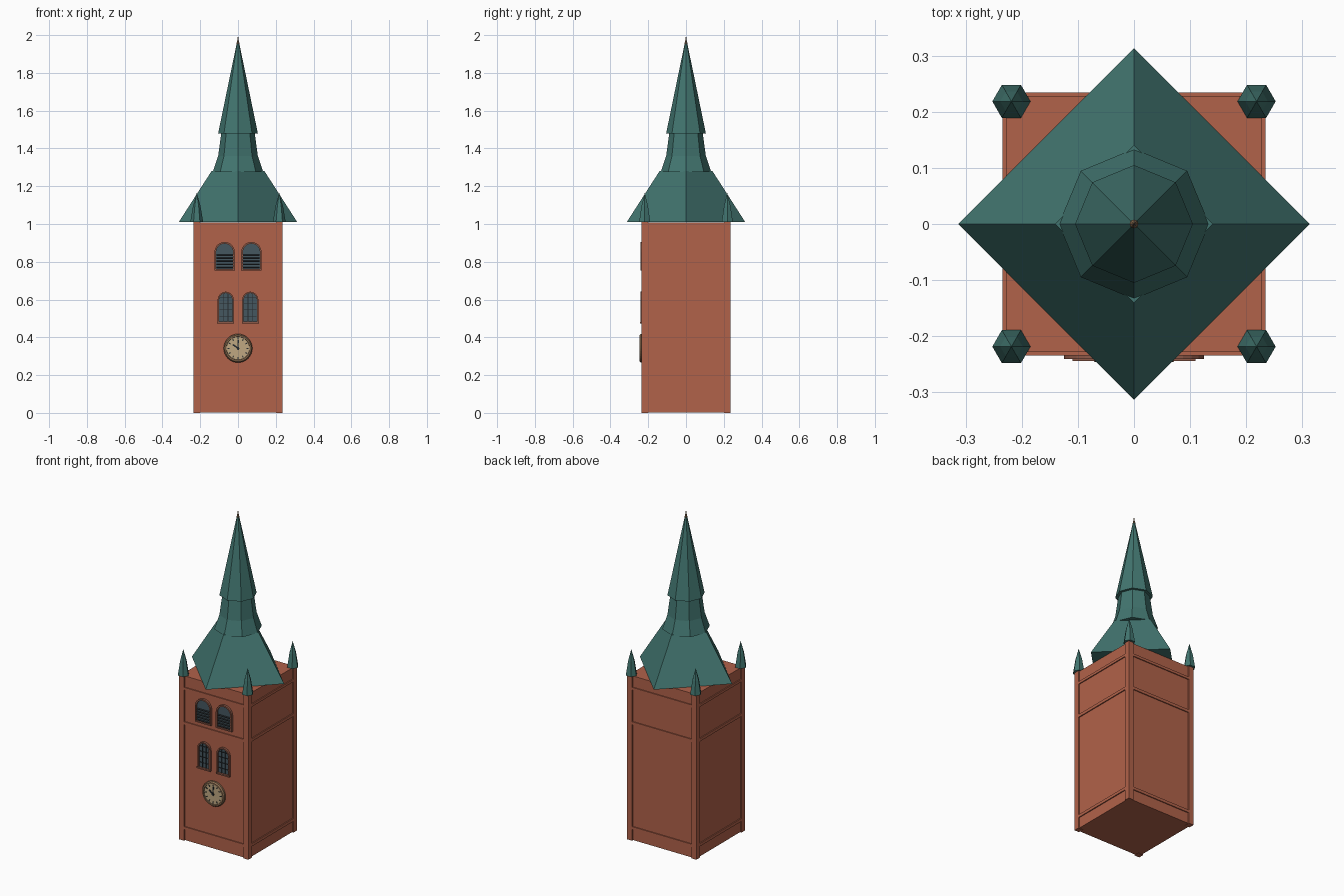
import bpy, bmesh, math
from mathutils import Matrix

if "Cube" in bpy.data.objects:
    bpy.data.objects.remove(bpy.data.objects["Cube"])


def material(name, rgb):
    m = bpy.data.materials.new(name)
    m.diffuse_color = (*rgb, 1)
    m.use_nodes = True
    m.node_tree.nodes["Principled BSDF"].inputs["Base Color"].default_value = m.diffuse_color
    return m


BRICK = material("red_brick", (0.44, 0.122, 0.068))
COPPER = material("green_copper", (0.054, 0.178, 0.16))
FRAME = material("brown_frame", (0.27, 0.10, 0.065))
GLASS = material("slate_glass", (0.06, 0.095, 0.115))
DARK = material("dark_metal", (0.018, 0.022, 0.026))
BRONZE = material("bronze", (0.25, 0.15, 0.08))
DIAL = material("tan_dial", (0.52, 0.39, 0.22))


def finish(name, bm, mat):
    bmesh.ops.recalc_face_normals(bm, faces=bm.faces)
    me = bpy.data.meshes.new(name)
    bm.to_mesh(me)
    bm.free()
    me.materials.append(mat)
    ob = bpy.data.objects.new(name, me)
    bpy.context.collection.objects.link(ob)
    return ob


def box(name, lo, hi, mat, tilt=None):
    bm = bmesh.new()
    mid = [(a + b) / 2 for a, b in zip(lo, hi)]
    size = [b - a for a, b in zip(lo, hi)]
    m = Matrix.Translation(mid) @ (tilt or Matrix()) @ Matrix.Diagonal((*size, 1))
    bmesh.ops.create_cube(bm, size=1, matrix=m)
    return finish(name, bm, mat)


def lathe(name, profile, sides, mat, at=(0, 0, 0), turn=0.0, facing_front=False):
    """Closed stack of regular polygons from (radius, height) pairs."""
    bm = bmesh.new()
    rings = []
    for r, z in profile:
        n = sides if r > 0 else 1
        rings.append([bm.verts.new((r * math.cos(turn + math.tau * i / sides),
                                    r * math.sin(turn + math.tau * i / sides), z))
                      for i in range(n)])
    for a, b in zip(rings, rings[1:]):
        for i in range(sides):
            j = (i + 1) % sides
            if len(b) == 1:
                bm.faces.new((a[i], a[j], b[0]))
            else:
                bm.faces.new((a[i], a[j], b[j], b[i]))
    for ring in (rings[0], rings[-1]):
        if len(ring) > 1:
            bm.faces.new(ring)
    m = Matrix.Translation(at)
    if facing_front:
        m = m @ Matrix.Rotation(math.pi / 2, 4, 'X')
    bm.transform(m)
    return finish(name, bm, mat)


def arch(cx, z0, z1, w, steps=10):
    """Outline of a round-topped opening with half width w."""
    arc = [(cx + w * math.cos(math.pi * i / steps), z1 - w + w * math.sin(math.pi * i / steps))
           for i in range(steps + 1)]
    return [(cx - w, z0), (cx + w, z0)] + arc


def prism(name, outline, y0, y1, mat, hole=None):
    bm = bmesh.new()

    def loop(pts, y):
        return [bm.verts.new((x, y, z)) for x, z in pts]

    def bridge(a, b):
        for i in range(len(a)):
            j = (i + 1) % len(a)
            bm.faces.new((a[i], a[j], b[j], b[i]))

    f, b = loop(outline, y0), loop(outline, y1)
    bridge(f, b)
    if hole:
        hf, hb = loop(hole, y0), loop(hole, y1)
        bridge(hf, hb)
        bridge(f, hf)
        bridge(b, hb)
    else:
        bm.faces.new(f)
        bm.faces.new(b)
    return finish(name, bm, mat)


W = 0.228      # wall face
P = 0.235      # outer face of posts and bands
TOP = 1.01

# Tower shaft, corner posts and string courses
box("tower_body", (-W, -W, 0.002), (W, W, TOP - 0.001), BRICK)
for sx in (-1, 1):
    for sy in (-1, 1):
        cx, cy = sx * 0.2185, sy * 0.2185
        box("corner_post", (cx - 0.0165, cy - 0.0165, 0), (cx + 0.0165, cy + 0.0165, TOP), BRICK)
        # Pinnacle over each post
        lathe("corner_pinnacle", [(0.034, 0), (0.02, 0.085), (0, 0.155)], 6, COPPER, (cx, cy, TOP))
for z0, z1 in ((0.068, 0.086), (0.712, 0.73), (0.925, 0.941)):
    box("string_course", (-P + 0.001, -P + 0.001, z0), (P - 0.001, P - 0.001, z1), BRICK)

# Roof: diamond skirt, flared octagonal neck, tall octagonal spire
lathe("roof_skirt", [(0.313, TOP + 0.001), (0.14, 1.28)], 4, COPPER)
lathe("spire_neck", [(0.134, 1.275), (0.105, 1.36), (0.088, 1.485)], 8, COPPER)
lathe("spire", [(0.105, 1.48), (0.006, 1.96), (0.005, 1.965)], 8, COPPER)
lathe("finial", [(0.005, 1.94), (0.008, 1.955), (0.004, 1.97), (0, 2.0)], 8, BRONZE)

for s in (-1, 1):
    # Belfry openings with louvres
    cx, z0, z1, w = s * 0.071, 0.755, 0.905, 0.054
    prism("belfry_frame", arch(cx, z0, z1, w), -0.241, -W + 0.002, FRAME,
          arch(cx, z0 + 0.008, z1 - 0.009, w - 0.009))
    prism("belfry_pane", arch(cx, z0 + 0.004, z1 - 0.005, w - 0.005), -0.232, -W + 0.002, GLASS)
    for i in range(5):
        z = 0.769 + i * 0.0165
        box("belfry_louvre", (cx - 0.044, -0.239, z - 0.002), (cx + 0.044, -0.231, z + 0.002), DARK,
            Matrix.Rotation(math.radians(25), 4, 'X'))
    # Lower windows with glazing bars and sills
    cx, z0, z1, w = s * 0.065, 0.476, 0.642, 0.043
    prism("window_frame", arch(cx, z0, z1, w), -0.241, -W + 0.002, FRAME,
          arch(cx, z0 + 0.007, z1 - 0.008, w - 0.008))
    prism("window_pane", arch(cx, z0 + 0.004, z1 - 0.004, w - 0.004), -0.232, -W + 0.002, GLASS)
    box("window_sill", (cx - 0.045, -0.244, z0 - 0.002), (cx + 0.045, -W + 0.002, z0 + 0.006), FRAME)
    for dx in (-0.012, 0.012):
        box("glazing_bar", (cx + dx - 0.0015, -0.236, z0 + 0.006),
            (cx + dx + 0.0015, -0.231, z1 - 0.011), DARK)
    for z in (0.512, 0.546, 0.58, 0.612):
        box("glazing_crossbar", (cx - 0.033, -0.2355, z - 0.0015), (cx + 0.033, -0.231, z + 0.0015), DARK)

# Clock: stepped rim, dial, hour marks and hands
CZ = 0.342
lathe("clock_rim", [(0.076, 0), (0.076, 0.012), (0.07, 0.02), (0.062, 0.02), (0.06, 0.012)], 32,
      BRONZE, (0, -W + 0.002, CZ), facing_front=True)
lathe("clock_dial", [(0.061, 0), (0.061, 0.015)], 32, DIAL, (0, -W + 0.002, CZ), facing_front=True)


def clock_bar(name, angle, r0, r1, half, y):
    """Radial bar, angle in degrees clockwise from twelve."""
    a = math.radians(angle)
    d, n = (math.sin(a), math.cos(a)), (math.cos(a), -math.sin(a))
    pts = [(r * d[0] + h * n[0], CZ + r * d[1] + h * n[1])
           for r, h in ((r0, -half), (r1, -half), (r1, half), (r0, half))]
    prism(name, pts, y, -0.239, DARK)


for k in range(12):
    clock_bar("hour_mark", k * 30, 0.046, 0.056, 0.0028, -0.243)
clock_bar("minute_hand", 2, -0.008, 0.045, 0.003, -0.245)
clock_bar("hour_hand", 306, -0.008, 0.034, 0.004, -0.244)
lathe("clock_hub", [(0.007, 0), (0.007, 0.02)], 12, DARK, (0, -W + 0.002, CZ), facing_front=True)
